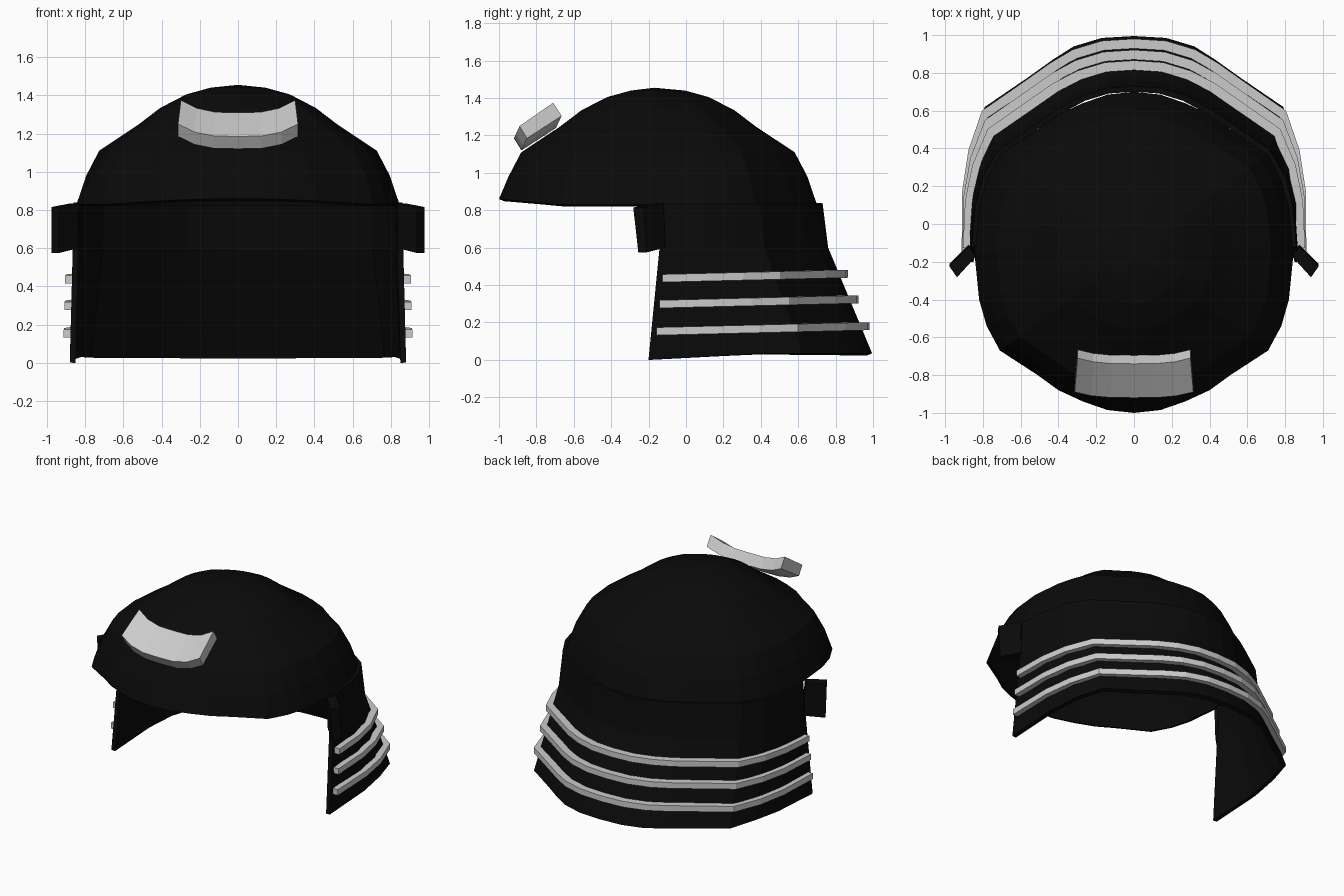
import bpy
from mathutils import Vector

if "Cube" in bpy.data.objects:
    bpy.data.objects.remove(bpy.data.objects["Cube"])


def material(name, v):
    m = bpy.data.materials.new(name)
    m.diffuse_color = (v, v, v, 1)
    m.use_nodes = True
    m.node_tree.nodes["Principled BSDF"].inputs["Base Color"].default_value = m.diffuse_color
    return m


BLACK = material("black_shell", 0.003)
SILVER = material("silver_trim", 0.6)


def make(name, verts, faces, mat, thick=0):
    me = bpy.data.meshes.new(name)
    me.from_pydata([tuple(v) for v in verts], [], faces)
    me.materials.append(mat)
    ob = bpy.data.objects.new(name, me)
    bpy.context.collection.objects.link(ob)
    if thick:
        s = ob.modifiers.new("thickness", 'SOLIDIFY')
        s.thickness, s.offset = thick, -1
    return ob


def grid(rows, closed=False):
    """Quads joining rows of points; rows run counterclockwise, bottom to top."""
    n = len(rows[0])
    faces = []
    for i in range(len(rows) - 1):
        for j in range(n if closed else n - 1):
            k = (j + 1) % n
            faces.append((i * n + j, i * n + k, (i + 1) * n + k, (i + 1) * n + j))
    return [p for r in rows for p in r], faces


def sweep(name, sections, mat):
    """Closed bar through a list of four-point cross-sections."""
    verts, faces = grid(sections, closed=True)
    last = len(verts) - 4
    faces += [(3, 2, 1, 0), (last, last + 1, last + 2, last + 3)]
    ob = make(name, verts, faces, mat)
    import bmesh
    bm = bmesh.new()
    bm.from_mesh(ob.data)
    bmesh.ops.recalc_face_normals(bm, faces=bm.faces)
    bm.to_mesh(ob.data)
    bm.free()
    return ob


# Dome: a rounded plan outline lofted along the dome profile
CY = -0.15
quarter = [(0, -.85), (.14, -.835), (.27, -.79), (.40, -.73), (.51, -.65),
           (.71, -.52), (.78, -.39), (.82, -.25), (.845, 0)]
half = quarter + [(x, -y) for x, y in quarter[-2::-1]]
plan = half + [(-x, y) for x, y in half[-2:0:-1]]
profile = [(1, .83), (.94, .98), (.86, 1.11), (.62, 1.245), (.48, 1.335),
           (.32, 1.405), (.17, 1.44)]
rows = []
for i, (r, z) in enumerate(profile):
    row = []
    for x, y in plan:
        lift = max(0, (-.67 - (y + CY)) / .33) * .03 if i == 0 else 0
        row.append((x * r, y * r + CY, z + lift))
    rows.append(row)
verts, faces = grid(rows, closed=True)
top, n = len(verts), len(plan)
verts.append((0, CY - .02, 1.455))
faces += [(top - n + j, top - n + (j + 1) % n, top) for j in range(n)]
make("dome", verts, faces, BLACK, .03)

# Neck guard: flared wall around the back and sides
levels = {
    .02: [(.88, -.2), (.88, .2), (.85, .42), (.79, .62), (.57, .77),
          (.43, .87), (.32, .94), (.17, .985), (0, .995)],
    .60: [(.865, -.14), (.85, .08), (.81, .25), (.73, .42), (.53, .56),
          (.40, .65), (.27, .71), (.14, .75), (0, .76)],
    .84: [(.86, -.12), (.84, .10), (.80, .25), (.72, .39), (.52, .53),
          (.40, .61), (.27, .68), (.14, .72), (0, .73)],
}


def both_sides(pts):
    return pts + [(-x, y) for x, y in pts[-2::-1]]


rows = []
for z, pts in levels.items():
    rows.append([(x, y, z + (min(0.015, (y - .15) * .055) if z < .1 else 0))
                 for x, y in both_sides(pts)])
make("neck_guard", *grid(rows), BLACK, .03)

# Three trim bands that follow the neck guard
for number, z in enumerate((.145, .29, .428)):
    t = (z - .02) / .58
    pts = [Vector(a).lerp(Vector(b), t) for a, b in zip(levels[.02], levels[.60])]
    pts[0].y += .03
    path = [Vector(p) for p in both_sides([tuple(p) for p in pts])]
    sections = []
    for i, p in enumerate(path):
        d = path[min(i + 1, len(path) - 1)] - path[max(i - 1, 0)]
        out = Vector((d.y, -d.x)).normalized()
        zz = z + .01 + .025 * (p.y + .1)
        a, b = p - out * .015, p + out * .036
        sections.append([(a.x, a.y, zz - .022), (b.x, b.y, zz - .022),
                         (b.x, b.y, zz + .02), (a.x, a.y, zz + .02)])
    sweep(f"neck_band_{number + 1}", sections, SILVER)

# Side tabs angled forward and outward
for side, name in ((1, "left_tab"), (-1, "right_tab")):
    inner = [(.875, -.11, .60), (.835, -.16, .60), (.835, -.17, .835), (.875, -.12, .835)]
    outer = [(.977, -.21, .575), (.937, -.255, .575), (.937, -.282, .815), (.977, -.225, .815)]
    sweep(name, [[(side * x, y, z) for x, y, z in s] for s in (inner, outer)], BLACK)

# Brow crest: curved thick plate on the front of the dome
section = [(-.74, 1.31), (-.92, 1.185), (-.88, 1.12), (-.695, 1.24)]
crest = [(0, 0), (.12, .03), (.22, .35), (.305, 1)]
crest = [(-x, u) for x, u in crest[:0:-1]] + crest
sweep("brow_crest",
      [[(x * (1.03 if k in (1, 2) else .98), y + .03 * u, z + .065 * u)
        for k, (y, z) in enumerate(section)] for x, u in crest], SILVER)
